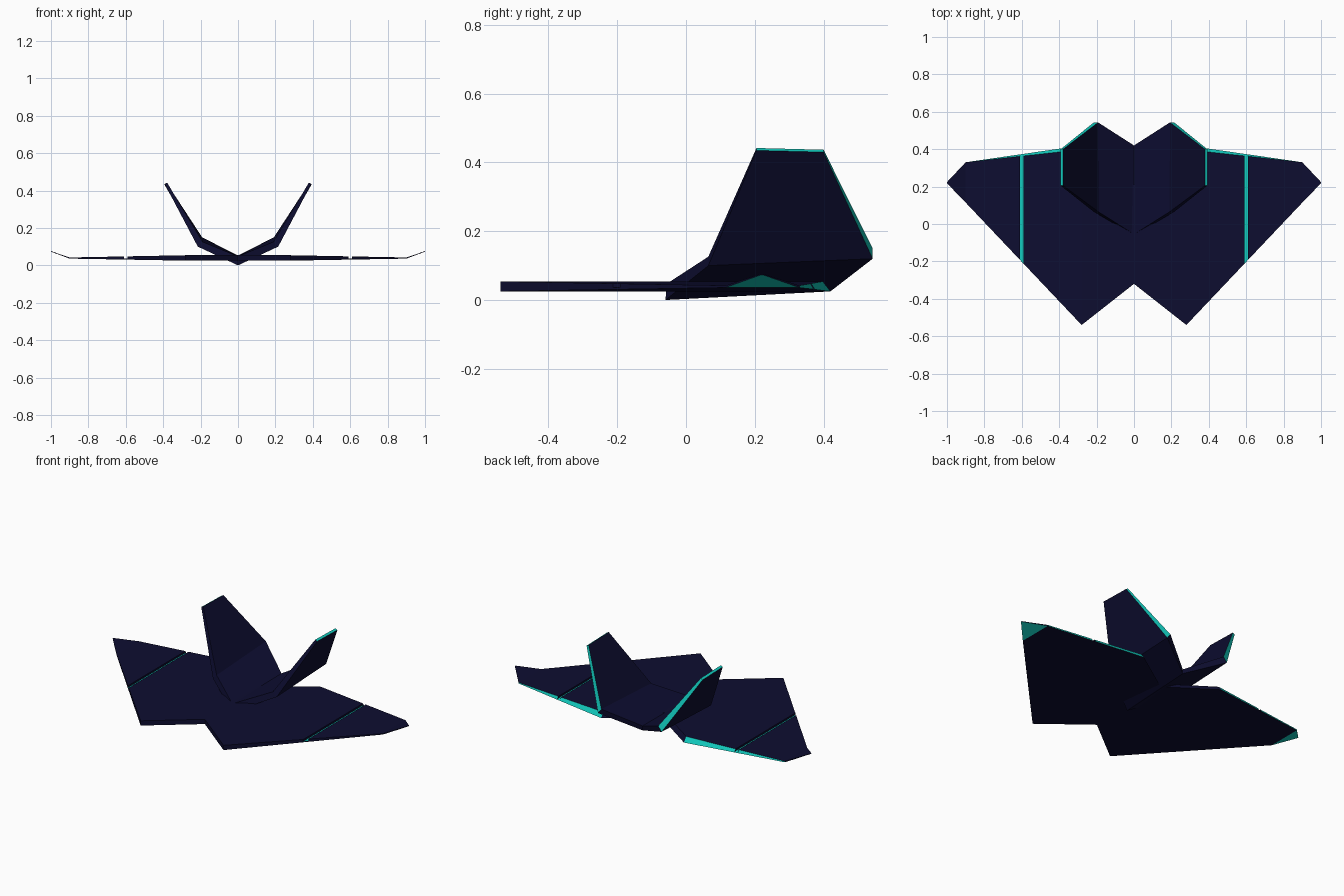
import bpy, bmesh

if "Cube" in bpy.data.objects:
    bpy.data.objects.remove(bpy.data.objects["Cube"])


def material(name, rgb):
    m = bpy.data.materials.new(name)
    m.diffuse_color = (*rgb, 1)
    m.use_nodes = True
    m.node_tree.nodes["Principled BSDF"].inputs["Base Color"].default_value = m.diffuse_color
    return m


NAVY = material("dark navy", (0.004, 0.004, 0.030))
TEAL = material("bright teal", (0.006, 0.60, 0.52))


def loft(name, stations, teal=(), start_cap=True, teal_end=False):
    """Skin four-point sections, mirrored over x.
    Section order: upper front, upper rear, lower rear, lower front.
    Sides: 0 top, 1 rear, 2 under, 3 front; teal holds (segment, side)."""
    bm = bmesh.new()
    rings = [[bm.verts.new(p) for p in s] for s in stations]
    for i, (a, b) in enumerate(zip(rings, rings[1:])):
        for k in range(4):
            n = (k + 1) % 4
            f = bm.faces.new((a[k], a[n], b[n], b[k]))
            f.material_index = int((i, k) in teal)
    if start_cap:
        bm.faces.new(rings[0])
    bm.faces.new(rings[-1][::-1]).material_index = int(teal_end)
    bmesh.ops.recalc_face_normals(bm, faces=bm.faces)
    me = bpy.data.meshes.new(name)
    bm.to_mesh(me)
    bm.free()
    me.materials.append(NAVY)
    me.materials.append(TEAL)
    ob = bpy.data.objects.new(name, me)
    bpy.context.collection.objects.link(ob)
    mod = ob.modifiers.new("mirror", 'MIRROR')
    mod.use_axis[0] = True
    return ob


def wing_section(x, top=None):
    """Wing section between the inner corner (0.28) and the tip fold (0.9)."""
    t = (x - 0.28) / 0.62
    front = -0.54 + (x - 0.28) * 0.76 / 0.72
    rear = 0.42 - 0.09 * t
    z0, z1 = 0.025 + 0.011 * t, 0.054 - 0.012 * t
    if top is not None:
        z1 = z0 + (z1 - z0) * top
    return [(x, front, z1), (x, rear - 0.022 * (1 - t), z1),
            (x, rear, z0), (x, front, z0)]


# Inner wing, with notches at nose and tail
root = [(0, -0.32, 0.054), (0, 0.21, 0.054), (0, 0.23, 0.025), (0, -0.32, 0.025)]
loft("inner_wing", [root, wing_section(0.28), wing_section(0.59)],
     teal={(1, 1)}, start_cap=False)

# Recessed glowing floor of the groove between the wing panels
loft("wing_groove_floor", [wing_section(0.59, 0.3), wing_section(0.61, 0.3)],
     teal={(0, 0), (0, 1)})

# Outer wing with upturned tip, teal underneath
tip = [(1.0, 0.218, 0.076), (1.0, 0.224, 0.076), (1.0, 0.224, 0.073), (1.0, 0.218, 0.073)]
loft("outer_wing", [wing_section(0.61), wing_section(0.9), tip],
     teal={(0, 1), (1, 2)})

# V-shaped centre body bending up into the tail fins
centre = [(0, -0.055, 0.048), (0, 0.42, 0.052), (0, 0.42, 0.025), (0, -0.06, 0.0)]
bend = [(0.19, 0.065, 0.126), (0.192, 0.543, 0.15),
        (0.215, 0.543, 0.12), (0.215, 0.065, 0.10)]
fin_top = [(0.379, 0.205, 0.442), (0.379, 0.40, 0.437),
           (0.392, 0.40, 0.430), (0.392, 0.205, 0.435)]
loft("tail_body", [centre, bend, fin_top], teal={(1, 1)},
     start_cap=False, teal_end=True)
